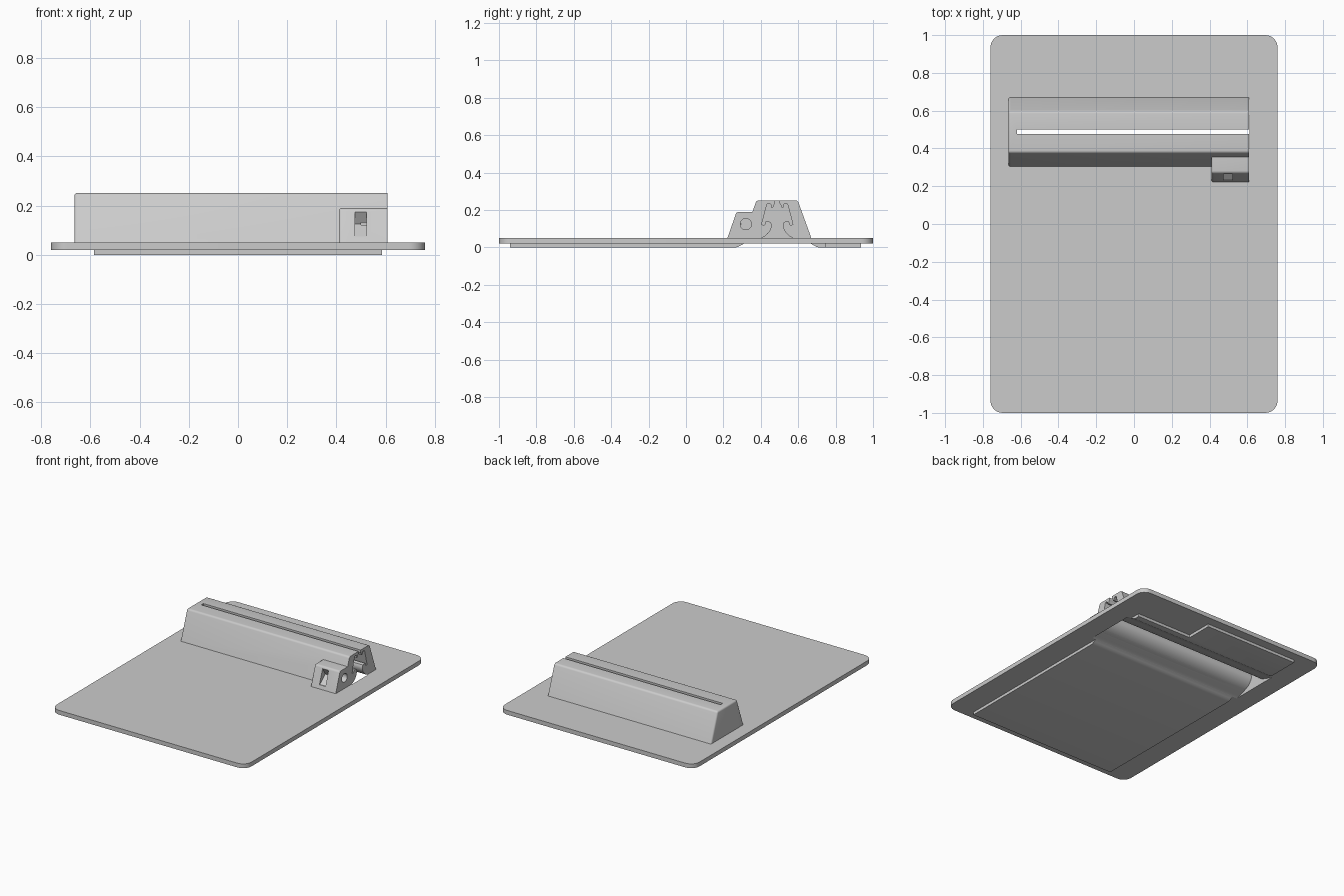
import bpy, bmesh, math
from mathutils import Matrix, Vector

if "Cube" in bpy.data.objects:
    bpy.data.objects.remove(bpy.data.objects["Cube"])

grey = bpy.data.materials.new("light_grey")
grey.use_nodes = True
grey.diffuse_color = (0.6, 0.6, 0.6, 1)
grey.node_tree.nodes["Principled BSDF"].inputs["Base Color"].default_value = (0.6, 0.6, 0.6, 1)


def prism(name, points, direction):
    """Extrude a closed polygon of 3D points along a vector."""
    bm = bmesh.new()
    face = bm.faces.new([bm.verts.new(p) for p in points])
    out = bmesh.ops.extrude_face_region(bm, geom=[face])
    moved = [g for g in out["geom"] if isinstance(g, bmesh.types.BMVert)]
    bmesh.ops.translate(bm, vec=Vector(direction), verts=moved)
    bmesh.ops.recalc_face_normals(bm, faces=bm.faces)
    mesh = bpy.data.meshes.new(name)
    bm.to_mesh(mesh)
    bm.free()
    mesh.materials.append(grey)
    obj = bpy.data.objects.new(name, mesh)
    bpy.context.collection.objects.link(obj)
    return obj


def side_prism(name, profile, x0, x1):
    return prism(name, [(x0, y, z) for y, z in profile], (x1 - x0, 0, 0))


def flat_prism(name, outline, z0, z1):
    return prism(name, [(x, y, z0) for x, y in outline], (0, 0, z1 - z0))


def circle(y, z, radius, steps=32):
    return [(y + radius * math.cos(math.tau * i / steps),
             z + radius * math.sin(math.tau * i / steps)) for i in range(steps)]


def bevel(obj, width, segments, pick):
    """Round the edges chosen by a rule on their two end points."""
    bm = bmesh.new()
    bm.from_mesh(obj.data)
    edges = [e for e in bm.edges if pick(e.verts[0].co, e.verts[1].co)]
    bmesh.ops.bevel(bm, geom=edges, offset=width, segments=segments,
                    profile=0.5, affect='EDGES')
    bm.to_mesh(obj.data)
    bm.free()


def cut(obj, cutter):
    mod = obj.modifiers.new("cut", 'BOOLEAN')
    mod.operation = 'DIFFERENCE'
    mod.solver = 'EXACT'
    mod.object = cutter
    bpy.context.view_layer.objects.active = obj
    bpy.ops.object.modifier_apply(modifier=mod.name)


# Base plate with rounded corners
plate = flat_prism("base_plate", [(-.76, -1), (.76, -1), (.76, 1), (-.76, 1)], .02, .05)
bevel(plate, .065, 8, lambda a, b: abs(a.z - b.z) > .01)

# Raised panel underneath, with a stepped back corner
panel = flat_prism("underside_panel", [
    (-.585, -.94), (.585, -.94), (.585, .745), (.15, .745), (.15, .935), (-.585, .935)], 0, .03)

# Long tapered housing
housing = side_prism("housing", [
    (.301, .04), (.377, .252), (.597, .252), (.674, .04)], -.665, .608)
bevel(housing, .012, 4, lambda a, b: (a.z + b.z > .49 and abs(a.x - b.x) > .1)
      or (a.x < -.6 and b.x < -.6 and max(a.z, b.z) > .2))

# Switch box on the front of the housing
box = side_prism("switch_box", [(.218, .04), (.27, .19), (.372, .19), (.372, .04)], .41, .608)
bevel(box, .012, 4, lambda a, b: (a.y < .3 and b.y < .3 and a.z + b.z > .37)
      or (a.x < .42 and b.x < .42 and max(a.z, b.z) > .1 and min(a.y, b.y) < .3))

# Keyed channel: slot, hooked lips, rails, then a flared mouth below
half = [(.012, .27), (.012, .236), (.02, .224), (.022, .213), (.034, .213), (.032, .226),
        (.04, .234), (.055, .232), (.084, .122), (.068, .12), (.062, .14), (.036, .137),
        (.031, .125), (.031, .108), (.038, .09), (.05, .074), (.066, .06), (.085, .05),
        (.12, .037), (.15, .029), (.178, .021), (.195, .011), (.21, .003), (.222, 0), (.222, -.02)]
centre = .488
profile = [(centre + u, z) for u, z in half] + [(centre - u, z) for u, z in reversed(half)]
channel = side_prism("channel_cutter", profile, -.62, .612)

# Cable bore and wedge-shaped switch window
bore = side_prism("bore_cutter", circle(.32, .125, .03), .5, .65)
window = side_prism("window_cutter", [
    (.18, .075), (.235, .075), (.295, .125), (.265, .175), (.18, .175)], .475, .522)

for part in (plate, panel, housing):
    cut(part, channel)
cut(box, bore)
cut(box, window)
cut(housing, bore)
for cutter in (channel, bore, window):
    bpy.data.objects.remove(cutter)

# Smooth curved surfaces while keeping edges crisp
bpy.ops.object.select_all(action='DESELECT')
for part in (plate, panel, housing, box):
    part.select_set(True)
bpy.context.view_layer.objects.active = plate
bpy.ops.object.shade_smooth_by_angle(angle=math.radians(28))
